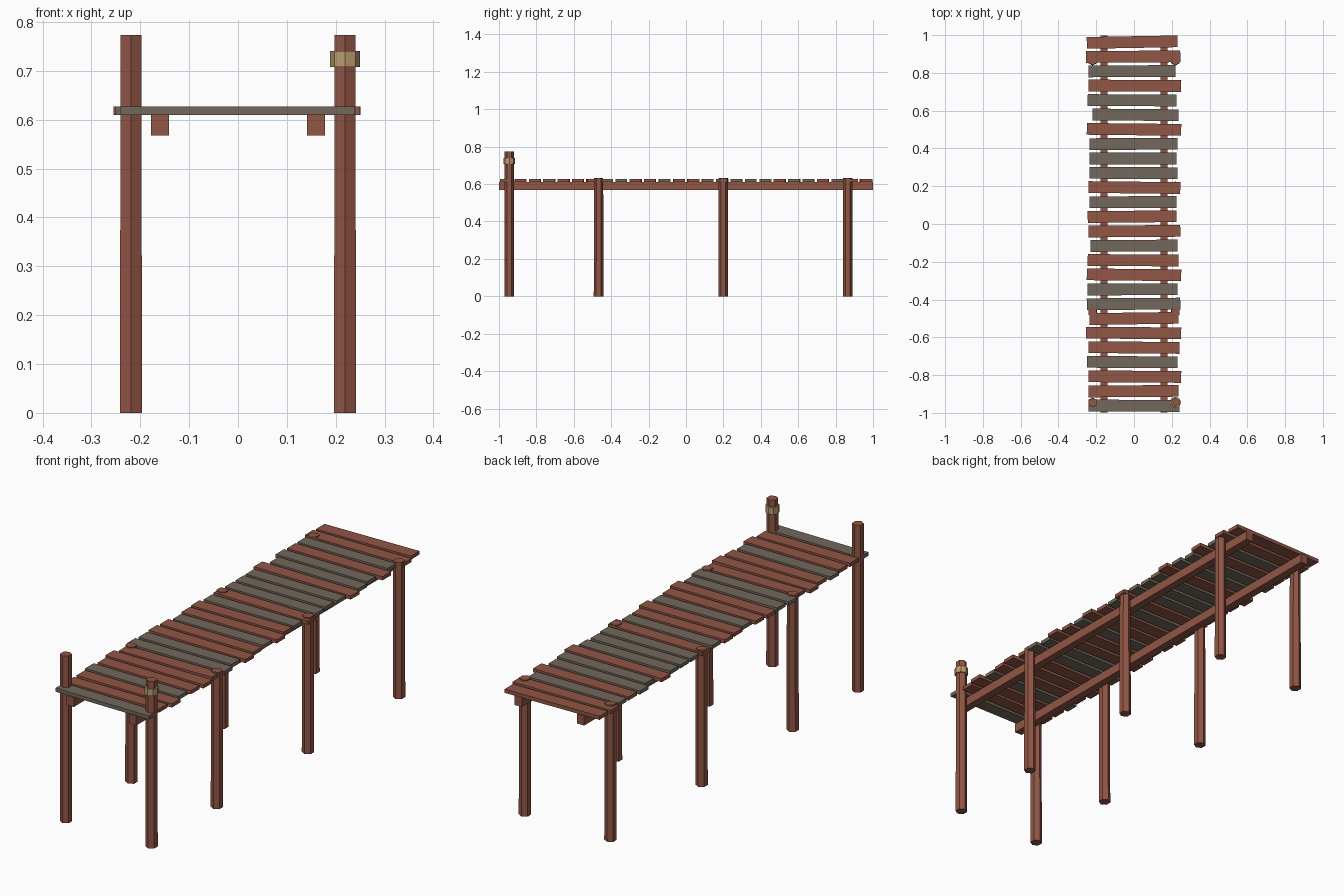
import bpy, bmesh, math
from mathutils import Matrix, Vector

if "Cube" in bpy.data.objects:
    bpy.data.objects.remove(bpy.data.objects["Cube"])


def material(name, rgb):
    m = bpy.data.materials.new(name)
    m.diffuse_color = (*rgb, 1)
    m.use_nodes = True
    m.node_tree.nodes["Principled BSDF"].inputs["Base Color"].default_value = m.diffuse_color
    return m


RED = material("red_brown_wood", (0.285, 0.092, 0.060))
GREY = material("weathered_grey_wood", (0.170, 0.140, 0.107))
ROPE = material("tan_rope", (0.50, 0.33, 0.16))


def finish(bm, name, mat):
    me = bpy.data.meshes.new(name)
    bm.to_mesh(me)
    bm.free()
    me.materials.append(mat)
    ob = bpy.data.objects.new(name, me)
    bpy.context.collection.objects.link(ob)
    return ob


def box(name, mat, centre, size, turn=0.0):
    bm = bmesh.new()
    mtx = (Matrix.Translation(centre) @ Matrix.Rotation(math.radians(turn), 4, 'Z')
           @ Matrix.Diagonal((*size, 1)))
    bmesh.ops.create_cube(bm, size=1, matrix=mtx)
    return finish(bm, name, mat)


def pole(name, mat, x, y, z0, z1, r0, r1, sides):
    bm = bmesh.new()
    bmesh.ops.create_cone(bm, cap_ends=True, segments=sides, radius1=r0, radius2=r1,
                          depth=z1 - z0,
                          matrix=Matrix.Translation((x, y, (z0 + z1) / 2)))
    return finish(bm, name, mat)


# Deck planks, back to front: colour, and left end, right end (hundredths), turn
colours = "RRGRGGRGGGRGRRGRRGGRRRGRRG"
left = [25, 25.5, 24, 24, 24.5, 22, 25, 23.5, 23.5, 23.5, 24, 23.5, 24.5,
        24, 23, 24.5, 25, 24.5, 25, 23.5, 25.5, 24, 25, 24, 24, 24]
right = [23, 24.5, 22, 25, 22.5, 23.5, 25, 23, 22.5, 23, 24.5, 22.5, 22.5,
         24.5, 23, 23.5, 25, 23, 24.5, 23.5, 25, 24, 23, 25, 23.5, 24]
turn = [1, .4, .3, -.3, -.3, -.5, -.6, .3, 0, -.2, -.6, .2, .6,
        .4, .3, -.4, -.6, .2, .4, .8, -.4, -.5, -.3, -.4, .4, -.4]
for i, c in enumerate(colours):
    l, r = -left[i] / 100, right[i] / 100
    y = 0.963 - i * 0.077
    box(f"deck_plank_{i + 1}", RED if c == "R" else GREY,
        ((l + r) / 2, y, 0.6185), (r - l, 0.062, 0.017), turn[i])

# Support beams and posts on both sides
for side, s in (("left", -1), ("right", 1)):
    box(f"{side}_beam", RED, (s * 0.16, 0, 0.59), (0.037, 1.998, 0.044))
    for k, (y, top) in enumerate(((-0.945, 0.773), (-0.467, 0.632),
                                  (0.199, 0.632), (0.865, 0.632))):
        pole(f"{side}_post_{k + 1}", RED, s * 0.219, y, 0, top, 0.0263, 0.0243, 6)

# Rope wrap on the tall front right post
pole("rope_wrap", ROPE, 0.219, -0.945, 0.708, 0.74, 0.0305, 0.0305, 8)
